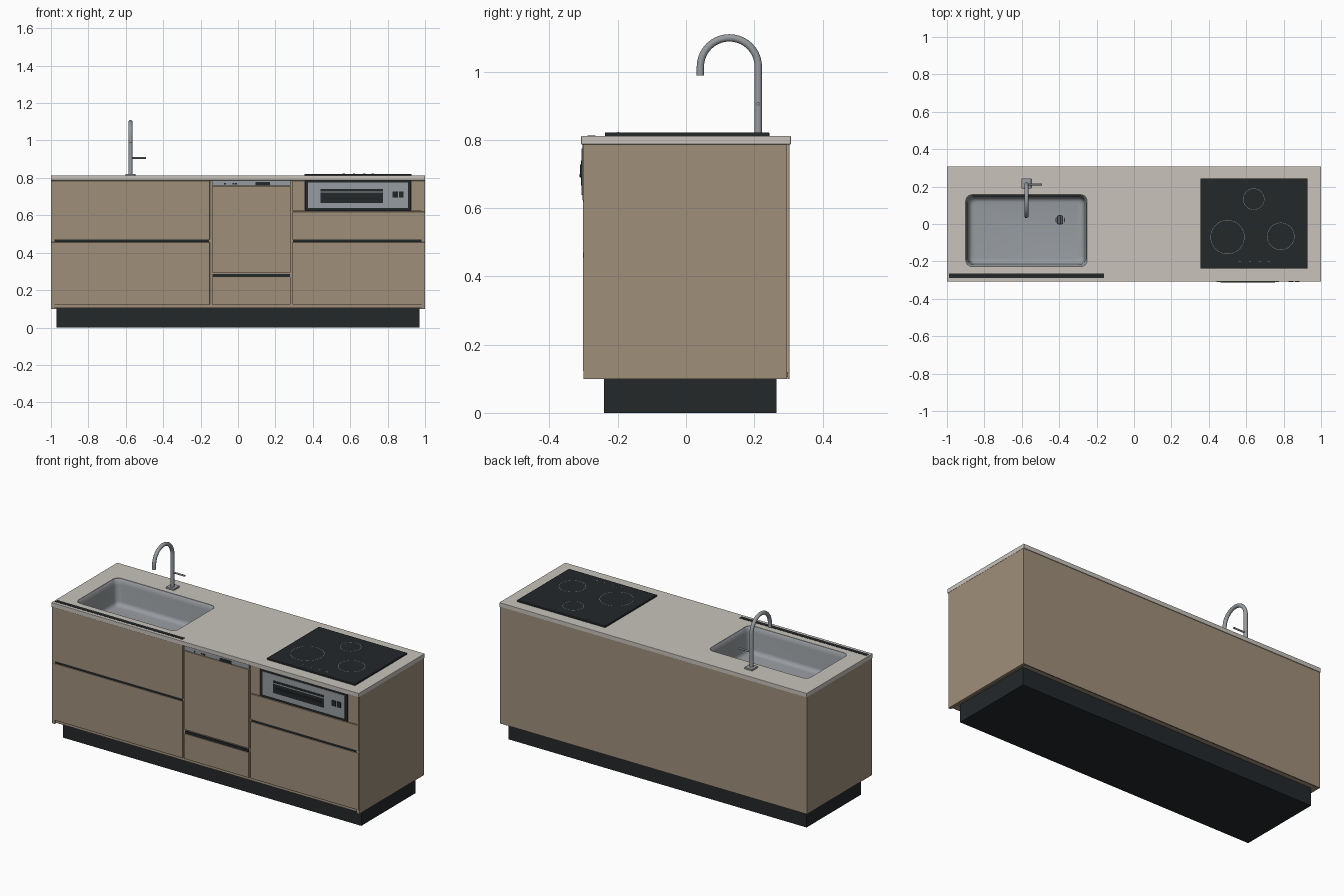
import bpy, bmesh, math
from mathutils import Matrix, Vector

if "Cube" in bpy.data.objects:
    bpy.data.objects.remove(bpy.data.objects["Cube"])


def material(name, rgb):
    m = bpy.data.materials.new(name)
    m.diffuse_color = (*rgb, 1)
    m.use_nodes = True
    m.node_tree.nodes["Principled BSDF"].inputs["Base Color"].default_value = m.diffuse_color
    return m


WOOD = material("wood", (0.35, 0.275, 0.195))
STONE = material("stone", (0.58, 0.55, 0.50))
DARK = material("dark", (0.017, 0.021, 0.023))
STEEL = material("steel", (0.31, 0.33, 0.35))
MARK = material("marking", (0.25, 0.26, 0.27))


def finish(name, bm, mat, smooth=False):
    bmesh.ops.recalc_face_normals(bm, faces=bm.faces)
    me = bpy.data.meshes.new(name)
    bm.to_mesh(me)
    bm.free()
    ob = bpy.data.objects.new(name, me)
    bpy.context.collection.objects.link(ob)
    me.materials.append(mat)
    if smooth:
        shade(ob)
    return ob


def shade(ob):
    bpy.ops.object.select_all(action='DESELECT')
    ob.select_set(True)
    bpy.context.view_layer.objects.active = ob
    bpy.ops.object.shade_smooth_by_angle(angle=math.radians(40))


def box(name, x, y, z, mat, bevel=0):
    """Box from (min, max) ranges."""
    bm = bmesh.new()
    bmesh.ops.create_cube(bm, size=1)
    for v in bm.verts:
        v.co = Vector(((r[0] + r[1]) / 2 + c * (r[1] - r[0]) for c, r in zip(v.co, (x, y, z))))
    if bevel:
        bmesh.ops.bevel(bm, geom=bm.edges[:], offset=bevel, segments=2, affect='EDGES', profile=0.5)
    return finish(name, bm, mat)


def cylinder(name, loc, r, depth, mat, axis='Z', sides=32):
    bm = bmesh.new()
    rot = {'Z': Matrix(), 'X': Matrix.Rotation(math.pi / 2, 4, 'Y'), 'Y': Matrix.Rotation(math.pi / 2, 4, 'X')}[axis]
    bmesh.ops.create_cone(bm, cap_ends=True, segments=sides, radius1=r, radius2=r, depth=depth,
                          matrix=Matrix.Translation(loc) @ rot)
    return finish(name, bm, mat, True)


def ring(name, x, y, z, r, width, mat, sides=64):
    bm = bmesh.new()
    loops = [[bm.verts.new((x + q * math.cos(2 * math.pi * i / sides), y + q * math.sin(2 * math.pi * i / sides), z))
              for i in range(sides)] for q in (r - width, r)]
    bridge(bm, *loops)
    return finish(name, bm, mat)


def bridge(bm, a, b):
    n = len(a)
    for i in range(n):
        bm.faces.new((a[i], a[(i + 1) % n], b[(i + 1) % n], b[i]))


# Sink outline, inset from the rim by d
SX, SY = (-0.9, -0.25), (-0.228, 0.157)


def sink_loop(bm, d, z, r=0.035, seg=6):
    r = max(r - d * 0.3, 0.01)
    x0, x1, y0, y1 = SX[0] + d, SX[1] - d, SY[0] + d, SY[1] - d
    centres = ((x1 - r, y1 - r), (x0 + r, y1 - r), (x0 + r, y0 + r), (x1 - r, y0 + r))
    return [bm.verts.new((cx + r * math.cos((k + i / seg) * math.pi / 2),
                          cy + r * math.sin((k + i / seg) * math.pi / 2), z))
            for k, (cx, cy) in enumerate(centres) for i in range(seg + 1)]


def loft(name, profile, mat, caps=(False, True)):
    bm = bmesh.new()
    loops = [sink_loop(bm, d, z) for d, z in profile]
    for a, b in zip(loops, loops[1:]):
        bridge(bm, a, b)
    if caps[0]:
        bm.faces.new(loops[0])
    if caps[1]:
        bm.faces.new(loops[-1])
    return finish(name, bm, mat, True)


# Worktop with the sink opening cut through
top = box("worktop", (-1, 1), (-0.307, 0.307), (0.787, 0.812), STONE, 0.0015)
cutter = loft("sink_cutter", [(0, 0.9), (0, 0.7)], STONE, (True, True))
cutter.hide_render = True
mod = top.modifiers.new("sink_opening", 'BOOLEAN')
mod.object, mod.solver = cutter, 'EXACT'
bpy.context.view_layer.objects.active = top
bpy.ops.object.modifier_apply(modifier=mod.name)
bpy.data.objects.remove(cutter)

# Sink basin and drain
floor = 0.66
prof = [(0.0, 0.81), (0.006, 0.803), (0.010, 0.78), (0.016, floor + 0.025)]
prof += [(0.016 + 0.025 * (1 - math.cos(t)), floor + 0.025 * (1 - math.sin(t)))
         for t in (i * math.pi / 8 for i in range(1, 5))]
loft("sink_basin", prof, STEEL)
ring("drain_rim", -0.395, 0.022, floor + 0.002, 0.034, 0.008, STEEL, 32)
cylinder("drain_hole", (-0.395, 0.022, floor), 0.028, 0.002, DARK)
for i in range(4):
    x = -0.413 + i * 0.012
    box("drain_slat", (x - 0.002, x + 0.002), (0.002, 0.042), (floor, floor + 0.003), STEEL)

# Slim slot strip along the front of the worktop
box("worktop_strip", (-0.99, -0.16), (-0.288, -0.265), (0.806, 0.8135), DARK)

# Carcass panels and plinth
for s, side in ((-1, "left"), (1, "right")):
    box(side + "_side_panel", sorted((s * 0.982, s * 0.999)), (-0.3, 0.296), (0.1, 0.787), WOOD)
box("back_panel", (-0.999, 0.999), (0.297, 0.303), (0.1, 0.787), WOOD)
box("bottom_panel", (-0.982, 0.982), (-0.293, 0.297), (0.105, 0.12), WOOD)
box("carcass_front", (-0.982, 0.982), (-0.292, -0.28), (0.105, 0.787), WOOD)
box("plinth", (-0.97, 0.97), (-0.24, 0.265), (0, 0.104), DARK)

# Drawer and door fronts
FY = (-0.302, -0.289)
fronts = [
    ("left_lower_drawer", -0.997, -0.151, 0.122, 0.456),
    ("left_upper_drawer", -0.997, -0.151, 0.470, 0.785),
    ("dishwasher_lower_front", -0.138, 0.281, 0.122, 0.270),
    ("dishwasher_door", -0.138, 0.281, 0.294, 0.757),
    ("right_lower_drawer", 0.292, 0.997, 0.122, 0.456),
    ("right_upper_drawer", 0.292, 0.997, 0.470, 0.619),
    ("grill_filler_left", 0.292, 0.355, 0.623, 0.785),
    ("grill_filler_right", 0.927, 0.997, 0.623, 0.785),
]
for name, x0, x1, z0, z1 in fronts:
    box(name, (x0, x1), FY, (z0, z1), WOOD, 0.001)

# Recessed dark finger grips
for name, x0, x1, z0, z1 in (("left_grip", -0.99, -0.155, 0.456, 0.470),
                             ("right_grip", 0.295, 0.985, 0.456, 0.470),
                             ("dishwasher_grip", -0.135, 0.277, 0.270, 0.285)):
    box(name, (x0, x1), (-0.298, -0.285), (z0, z1), DARK)

# Dishwasher control strip
box("control_strip", (-0.138, 0.281), (-0.301, -0.289), (0.76, 0.786), STEEL)
box("control_display", (0.093, 0.17), (-0.303, -0.3), (0.759, 0.777), DARK)
for x in (-0.07, -0.025, -0.01):
    box("control_button", (x - 0.005, x + 0.005), (-0.303, -0.3), (0.765, 0.772), DARK)

# Grill: dark frame, steel face, window, handle and knobs
box("grill_frame", (0.358, 0.925), (-0.304, -0.285), (0.624, 0.786), DARK)
box("grill_face", (0.374, 0.909), (-0.3065, -0.3), (0.638, 0.775), STEEL)
box("grill_window", (0.442, 0.775), (-0.308, -0.303), (0.667, 0.74), DARK)
box("grill_handle", (0.462, 0.755), (-0.312, -0.305), (0.69, 0.70), DARK, 0.002)
box("grill_top_trim", (0.442, 0.775), (-0.309, -0.304), (0.722, 0.728), STEEL)
for x in (0.839, 0.873):
    box("grill_knob", (x - 0.013, x + 0.013), (-0.311, -0.304), (0.695, 0.728), DARK, 0.002)

# Cooktop with burner rings and touch marks
box("cooktop", (0.355, 0.928), (-0.238, 0.244), (0.810, 0.822), DARK, 0.002)
for x, y, r in ((0.5, -0.07, 0.091), (0.785, -0.066, 0.073), (0.64, 0.133, 0.057)):
    ring("burner_ring", x, y, 0.8224, r, 0.002, MARK)
for x in (0.565, 0.62, 0.675, 0.72):
    box("touch_mark", (x - 0.006, x + 0.006), (-0.201, -0.197), (0.8215, 0.8225), MARK)

# Faucet: base plate, gooseneck pipe, lever
FX, PY, R = -0.575, 0.212, 0.085
box("faucet_base", (FX - 0.026, FX + 0.026), (0.19, 0.243), (0.811, 0.822), STEEL, 0.002)
pts = [(FX, PY, 0.815), (FX, PY, 0.92)]
pts += [(FX, PY - R + R * math.cos(a), 1.014 + R * math.sin(a))
        for a in (i * math.pi / 20 for i in range(21))]
pts.append((FX, PY - 2 * R, 0.988))
curve = bpy.data.curves.new("faucet_pipe", 'CURVE')
curve.dimensions, curve.bevel_depth, curve.bevel_resolution, curve.use_fill_caps = '3D', 0.011, 5, True
spline = curve.splines.new('POLY')
spline.points.add(len(pts) - 1)
for p, co in zip(spline.points, pts):
    p.co = (*co, 1)
pipe = bpy.data.objects.new("faucet_pipe", curve)
bpy.context.collection.objects.link(pipe)
curve.materials.append(STEEL)
bpy.ops.object.select_all(action='DESELECT')
pipe.select_set(True)
bpy.context.view_layer.objects.active = pipe
bpy.ops.object.convert(target='MESH')
shade(pipe)
cylinder("faucet_lever", (FX + 0.042, PY, 0.906), 0.005, 0.08, STEEL, 'X', 16)
